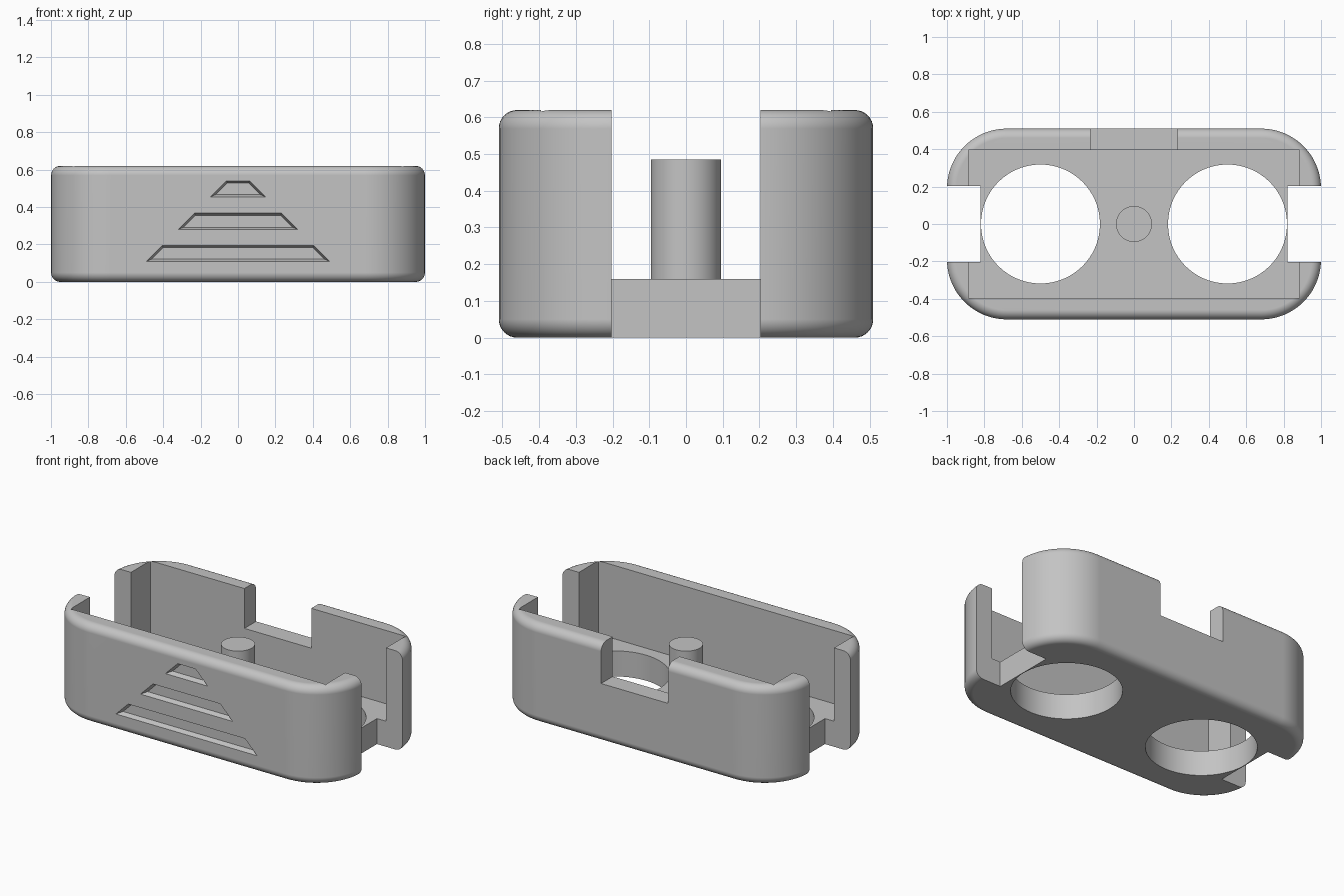
import bpy, bmesh, math

if "Cube" in bpy.data.objects:
    bpy.data.objects.remove(bpy.data.objects["Cube"])

W, D, H = 1.0, 0.51, 0.62        # half width, half depth, height
CORNER, FILLET = 0.32, 0.05      # plan corner radius, rim rounding

grey = bpy.data.materials.new("light grey")
grey.diffuse_color = (0.55, 0.55, 0.55, 1)
grey.use_nodes = True
grey.node_tree.nodes["Principled BSDF"].inputs["Base Color"].default_value = grey.diffuse_color


def loft(name, rings):
    """Closed solid through a stack of rings with equal point counts."""
    bm = bmesh.new()
    loops = [[bm.verts.new(p) for p in ring] for ring in rings]
    n = len(loops[0])
    for a, b in zip(loops, loops[1:]):
        for i in range(n):
            j = (i + 1) % n
            bm.faces.new((a[i], a[j], b[j], b[i]))
    bm.faces.new(loops[0][::-1])
    bm.faces.new(loops[-1])
    bmesh.ops.recalc_face_normals(bm, faces=bm.faces)
    mesh = bpy.data.meshes.new(name)
    bm.to_mesh(mesh)
    bm.free()
    mesh.materials.append(grey)
    ob = bpy.data.objects.new(name, mesh)
    bpy.context.collection.objects.link(ob)
    return ob


def box(name, x0, x1, y0, y1, z0, z1):
    return loft(name, [[(x0, y0, z), (x1, y0, z), (x1, y1, z), (x0, y1, z)]
                       for z in (z0, z1)])


def cylinder(name, x, y, r, z0, z1, n=96):
    angles = [2 * math.pi * i / n for i in range(n)]
    return loft(name, [[(x + r * math.cos(a), y + r * math.sin(a), z) for a in angles]
                       for z in (z0, z1)])


def rounded_ring(inset, z, seg=20):
    r, pts = CORNER - inset, []
    for k, (sx, sy) in enumerate([(1, 1), (-1, 1), (-1, -1), (1, -1)]):
        for i in range(seg + 1):
            a = math.pi / 2 * (k + i / seg)
            pts.append((sx * (W - CORNER) + r * math.cos(a),
                        sy * (D - CORNER) + r * math.sin(a), z))
    return pts


def groove(name, z0, z1, half):
    """Drafted trapezoid recess with 45 degree ends, cut into the front."""
    rings = []
    for y, d in ((-D - 0.01, -0.004), (-D + 0.03, 0.012)):
        b = half - d * (1 + math.sqrt(2))
        t = half - (z1 - z0) - d * (math.sqrt(2) - 1)
        rings.append([(-b, y, z0 + d), (b, y, z0 + d), (t, y, z1 - d), (-t, y, z1 - d)])
    return loft(name, rings)


def smooth(ob):
    bpy.ops.object.select_all(action='DESELECT')
    ob.select_set(True)
    bpy.context.view_layer.objects.active = ob
    bpy.ops.object.shade_smooth_by_angle(angle=math.radians(30))


# rounded outer shell
steps = [math.pi / 2 * i / 8 for i in range(9)]
profile = [(FILLET * (1 - math.sin(a)), FILLET * (1 - math.cos(a))) for a in steps]
profile += [(d, H - z) for d, z in reversed(profile)]
tray = loft("tray", [rounded_ring(d, z) for d, z in profile])

# cavity, back opening, end slots, floor holes and front grooves
cutters = [box("cavity_cutter", -0.885, 0.885, -0.395, 0.395, 0.16, 1),
           box("back_notch_cutter", -0.232, 0.232, 0.3, 0.7, 0.37, 1.1)]
for s in (-1, 1):
    xs = sorted((s * 0.822, s * 1.2))
    cutters.append(box("end_slot_cutter", *xs, -0.203, 0.203, -0.1, 1.2))
    cutters.append(cylinder("floor_hole_cutter", s * 0.5, 0, 0.318, -0.1, 0.3))
for z0, z1, half in ((0.11, 0.195, 0.49), (0.28, 0.367, 0.32), (0.455, 0.54, 0.147)):
    cutters.append(groove("groove_cutter", z0, z1, half))

bpy.context.view_layer.objects.active = tray
for c in cutters:
    mod = tray.modifiers.new("cut", 'BOOLEAN')
    mod.operation, mod.solver, mod.object = 'DIFFERENCE', 'EXACT', c
    bpy.ops.object.modifier_apply(modifier=mod.name)
    bpy.data.objects.remove(c)
smooth(tray)
weighted = tray.modifiers.new("even_shading", 'WEIGHTED_NORMAL')
weighted.keep_sharp = True

# centre post standing on the floor
smooth(cylinder("centre_post", 0, 0, 0.096, 0.15, 0.485, 64))
